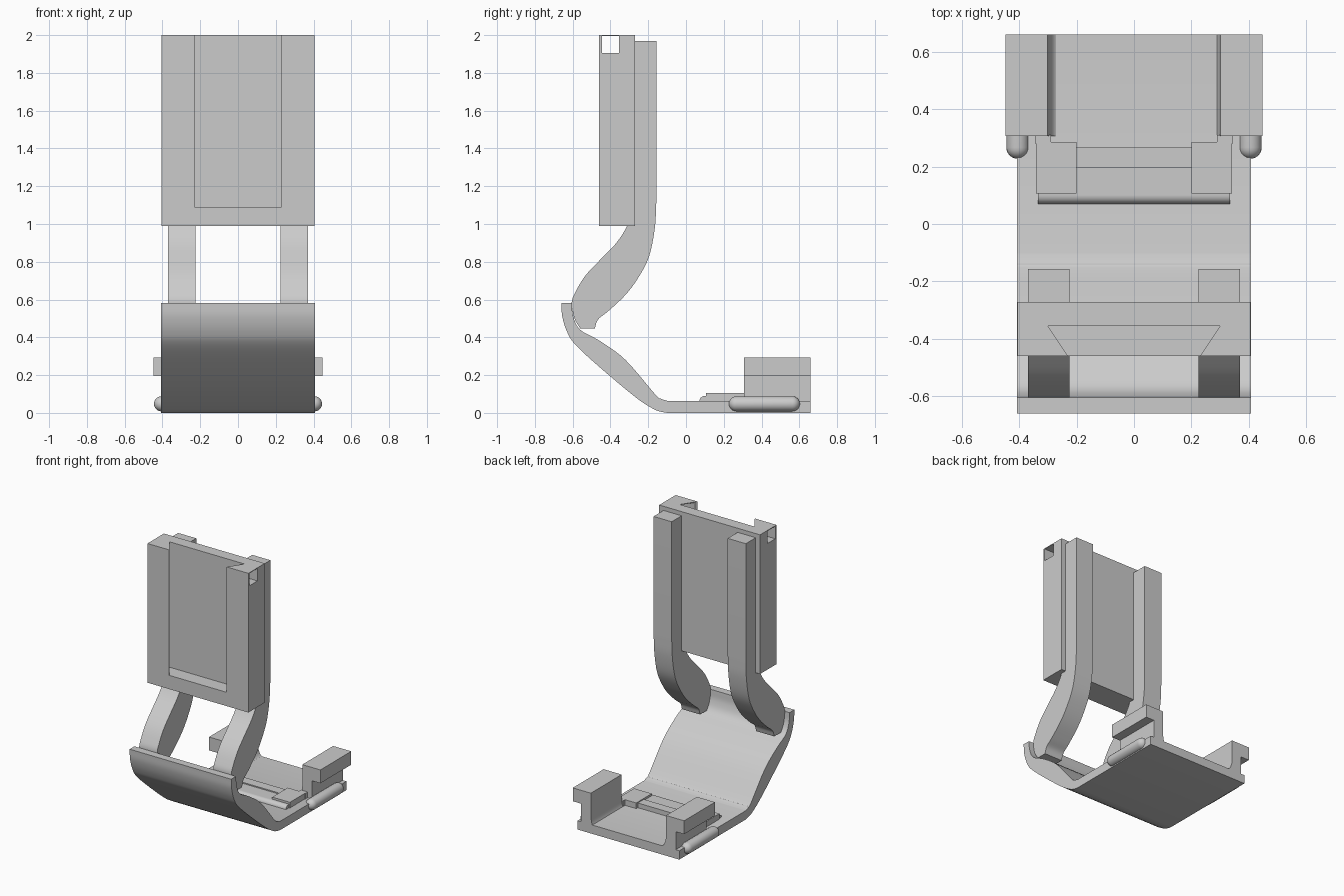
import bpy, bmesh, math
from mathutils import Vector

if "Cube" in bpy.data.objects:
    bpy.data.objects.remove(bpy.data.objects["Cube"])

grey = bpy.data.materials.new("plain_grey")
grey.diffuse_color = (0.6, 0.6, 0.6, 1)
grey.use_nodes = True
grey.node_tree.nodes["Principled BSDF"].inputs["Base Color"].default_value = grey.diffuse_color


def finish(name, bm, smooth=True):
    bmesh.ops.recalc_face_normals(bm, faces=bm.faces)
    me = bpy.data.meshes.new(name)
    bm.to_mesh(me)
    bm.free()
    ob = bpy.data.objects.new(name, me)
    bpy.context.collection.objects.link(ob)
    me.materials.append(grey)
    if smooth:
        bpy.ops.object.select_all(action='DESELECT')
        ob.select_set(True)
        bpy.context.view_layer.objects.active = ob
        bpy.ops.object.shade_smooth_by_angle(angle=math.radians(30))
    return ob


def prism(name, pts, axis, a, b, smooth=True):
    """Extrude a closed profile along x (pts = y,z), y (x,z) or z (x,y)."""
    def place(p):
        return {'x': (a, *p), 'y': (p[0], a, p[1]), 'z': (*p, a)}[axis]
    bm = bmesh.new()
    face = bm.faces.new([bm.verts.new(place(p)) for p in pts])
    geom = bmesh.ops.extrude_face_region(bm, geom=[face])['geom']
    step = Vector([(b - a) * (axis == k) for k in 'xyz'])
    bmesh.ops.translate(bm, vec=step, verts=[v for v in geom if isinstance(v, bmesh.types.BMVert)])
    return finish(name, bm, smooth)


def box(name, x0, x1, y0, y1, z0, z1):
    return prism(name, [(x0, y0), (x1, y0), (x1, y1), (x0, y1)], 'z', z0, z1, False)


def curve(pts, n=5):
    """Smooth path through the points."""
    p = [Vector(q) for q in pts]
    p = [2 * p[0] - p[1]] + p + [2 * p[-1] - p[-2]]
    out = []
    for i in range(1, len(p) - 2):
        m0, m1 = (p[i + 1] - p[i - 1]) / 2, (p[i + 2] - p[i]) / 2
        for k in range(n):
            t = k / n
            out.append((2*t**3 - 3*t*t + 1) * p[i] + (t**3 - 2*t*t + t) * m0
                       + (3*t*t - 2*t**3) * p[i + 1] + (t**3 - t*t) * m1)
    return [tuple(v) for v in out] + [tuple(p[-2])]


def cut(ob, cutter):
    m = ob.modifiers.new("cut", 'BOOLEAN')
    m.operation, m.object, m.solver = 'DIFFERENCE', cutter, 'EXACT'
    cutter.hide_render = True
    cutter.hide_set(True)


# Base: flat plate bending up into a curved front sheet
under = curve([(-0.10, 0), (-0.14, 0.008), (-0.18, 0.025), (-0.27, 0.085), (-0.455, 0.24),
               (-0.585, 0.36), (-0.63, 0.43), (-0.655, 0.51), (-0.66, 0.583)])
over = curve([(-0.605, 0.583), (-0.597, 0.51), (-0.56, 0.44), (-0.455, 0.38), (-0.32, 0.28),
              (-0.165, 0.10), (-0.135, 0.076), (-0.10, 0.064)])
prism("base_sheet", [(0.66, 0)] + under + over + [(0.66, 0.064)], 'x', -0.408, 0.408)

# Arms joining the sheet to the upright panel
arm_back = curve([(-0.157, 1.12), (-0.165, 0.98), (-0.195, 0.83), (-0.25, 0.72),
                  (-0.32, 0.625), (-0.41, 0.54), (-0.465, 0.495), (-0.483, 0.447)])
arm_front = curve([(-0.56, 0.447), (-0.59, 0.50), (-0.605, 0.585), (-0.58, 0.65), (-0.53, 0.73),
                   (-0.45, 0.815), (-0.377, 0.89), (-0.325, 0.965), (-0.29, 1.05), (-0.272, 1.15)])
for side, tag in ((-1, "left"), (1, "right")):
    prism(tag + "_arm", [(-0.157, 1.97)] + arm_back + arm_front + [(-0.272, 1.97)],
          'x', side * 0.225, side * 0.37)

# Upright panel with a dovetail slot and a square cross hole near the top
panel = box("panel", -0.405, 0.405, -0.46, -0.271, 0.99, 2.0)
k = 0.07 / 0.105 * 0.05
slot = prism("slot_cutter", [(-0.23 + k, -0.51), (0.23 - k, -0.51), (0.30, -0.355), (-0.30, -0.355)],
             'z', 1.09, 2.1, False)
hole = box("hole_cutter", -0.5, 0.5, -0.445, -0.3555, 1.905, 1.995)
cut(panel, slot)
cut(panel, hole)

# Rear clips: wall with curved foot and outward lip, plus rounded side rods
for side, tag, foot in ((-1, "left", 0.26), (1, "right", 0.285)):
    arc = [(foot + (0.302 - foot) * (1 - math.cos(t)), 0.15 - 0.09 * math.sin(t))
           for t in [math.pi / 2 * i / 6 for i in range(7)]]
    arc = [(0.302 - (0.302 - foot) * (1 - math.cos(i * math.pi / 12)),
            0.15 - 0.09 * math.sin(i * math.pi / 12)) for i in range(7)]
    prof = [(0.38, 0.05), (0.38, 0.195), (0.447, 0.195), (0.447, 0.292), (0.302, 0.292)] + arc
    prism(tag + "_clip", [(side * x, z) for x, z in prof], 'y', 0.306, 0.66)

    bm = bmesh.new()
    bmesh.ops.create_uvsphere(bm, u_segments=20, v_segments=12, radius=0.04)
    for v in bm.verts:
        v.co = (v.co.x, v.co.z, v.co.y)
    # stretch the ball into a rod
    ends = [e for e in bm.edges if all(abs(v.co.y) < 1e-5 for v in e.verts)]
    bmesh.ops.split_edges(bm, edges=ends)
    for f in bm.faces:
        s = 1 if f.calc_center_median().y > 0 else -1
        for v in f.verts:
            v.tag = s > 0
    for v in bm.verts:
        v.co += Vector((side * 0.405, 0.415 + (0.148 if v.tag else -0.148), 0.048))
    bmesh.ops.bridge_loops(bm, edges=[e for e in bm.edges if e.is_boundary])
    finish(tag + "_rod", bm)

    # Raised pads beside the latch
    x0, x1 = sorted((side * 0.2, side * 0.342))
    box(tag + "_pad", x0, x1, 0.107, 0.285, 0.05, 0.105)
    x0, x1 = sorted((side * 0.29, side * 0.345))
    box(tag + "_pad_link", x0, x1, 0.28, 0.31, 0.05, 0.105)

# Latch centre and rounded front lip
box("latch_centre", -0.201, 0.201, 0.197, 0.267, 0.05, 0.098)
box("latch_step", -0.201, 0.201, 0.10, 0.198, 0.05, 0.09)
lip = [(0.12, 0.05), (0.07, 0.05)] + [
    (0.10 - 0.03 * math.cos(t), 0.06 + 0.03 * math.sin(t))
    for t in [math.pi / 2 * i / 6 for i in range(7)]] + [(0.12, 0.09)]
prism("latch_lip", lip, 'x', -0.335, 0.335)
